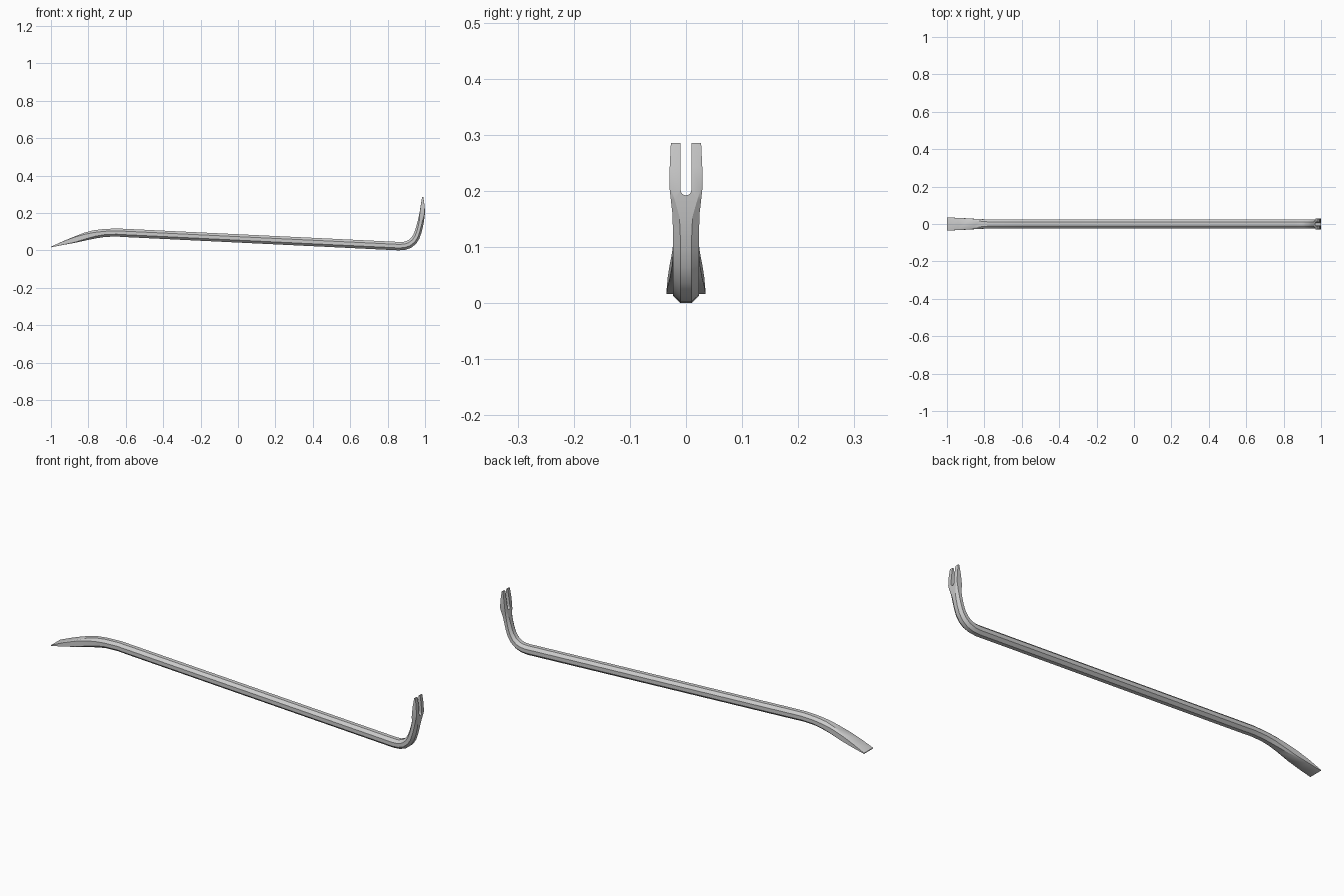
import bpy, bmesh, math
from mathutils import Vector

if "Cube" in bpy.data.objects:
    bpy.data.objects.remove(bpy.data.objects["Cube"])

# Bar stations: (upper/inner x, z), (lower/outer x, z), half width, flat fraction of the octagon
STATIONS = [
    ((-1.000, .020), (-1.000, .016), .035, .98),
    ((-.940, .047), (-.930, .030), .0325, .93),
    ((-.880, .072), (-.870, .041), .029, .80),
    ((-.820, .095), (-.805, .055), .0255, .58),
    ((-.775, .107), (-.755, .065), .024, .46),
    ((-.720, .114), (-.710, .072), .0235, .42),
    ((-.650, .117), (-.650, .074), .0235, .42),
    ((-.600, .115), (-.602, .071), .0235, .42),
    ((.862, .045), (.860, .000), .0235, .42),
    ((.887, .046), (.894, .003), .0235, .42),
    ((.908, .053), (.926, .014), .0235, .42),
    ((.925, .066), (.952, .035), .0235, .42),
    ((.938, .085), (.970, .063), .0235, .42),
    ((.947, .108), (.981, .095), .0235, .42),
    ((.955, .135), (.989, .128), .0235, .44),
    ((.961, .158), (.994, .155), .0238, .50),
    ((.967, .185), (.998, .184), .027, .75),
    ((.971, .202), (1.000, .202), .029, .90),
    ((.977, .243), (.997, .243), .029, .94),
    ((.984, .285), (.991, .285), .027, .96),
]


def loft(name, stations):
    bm = bmesh.new()
    rings = []
    for top, bot, w, f in stations:
        mid = Vector(((top[0] + bot[0]) / 2, 0, (top[1] + bot[1]) / 2))
        half = Vector((top[0], 0, top[1])) - mid
        prof = [(f, 1), (1, f), (1, -f), (f, -1), (-f, -1), (-1, -f), (-1, f), (-f, 1)]
        rings.append([bm.verts.new(mid + half * v + Vector((0, w * u, 0))) for u, v in prof])
    for a, b in zip(rings, rings[1:]):
        for i in range(8):
            j = (i + 1) % 8
            bm.faces.new((a[i], a[j], b[j], b[i]))
    bm.faces.new(rings[0])
    bm.faces.new(rings[-1])
    return finish(name, bm)


def finish(name, bm):
    bmesh.ops.recalc_face_normals(bm, faces=bm.faces)
    me = bpy.data.meshes.new(name)
    bm.to_mesh(me)
    bm.free()
    ob = bpy.data.objects.new(name, me)
    bpy.context.collection.objects.link(ob)
    return ob


bar = loft("pry_bar", STATIONS)

# Round-bottomed slot cutter for the nail claw
r = .0095
outline = [(r, .35)] + [(r * math.cos(a), .2015 - r * math.sin(a))
                        for a in (math.pi * i / 8 for i in range(9))] + [(-r, .35)]
bm = bmesh.new()
face = bm.faces.new([bm.verts.new((.9, y, z)) for y, z in outline])
ext = bmesh.ops.extrude_face_region(bm, geom=[face])
bmesh.ops.translate(bm, vec=(.2, 0, 0),
                    verts=[g for g in ext["geom"] if isinstance(g, bmesh.types.BMVert)])
cutter = finish("claw_slot_cutter", bm)
cutter.hide_render = True

# Cut the claw, then smooth the bends while keeping the octagon edges sharp
mod = bar.modifiers.new("claw_slot", 'BOOLEAN')
mod.operation = 'DIFFERENCE'
mod.solver = 'EXACT'
mod.object = cutter
bpy.ops.object.select_all(action='DESELECT')
bar.select_set(True)
bpy.context.view_layer.objects.active = bar
bpy.ops.object.modifier_apply(modifier=mod.name)
bpy.data.objects.remove(cutter)
bpy.ops.object.shade_smooth_by_angle(angle=math.radians(27))
